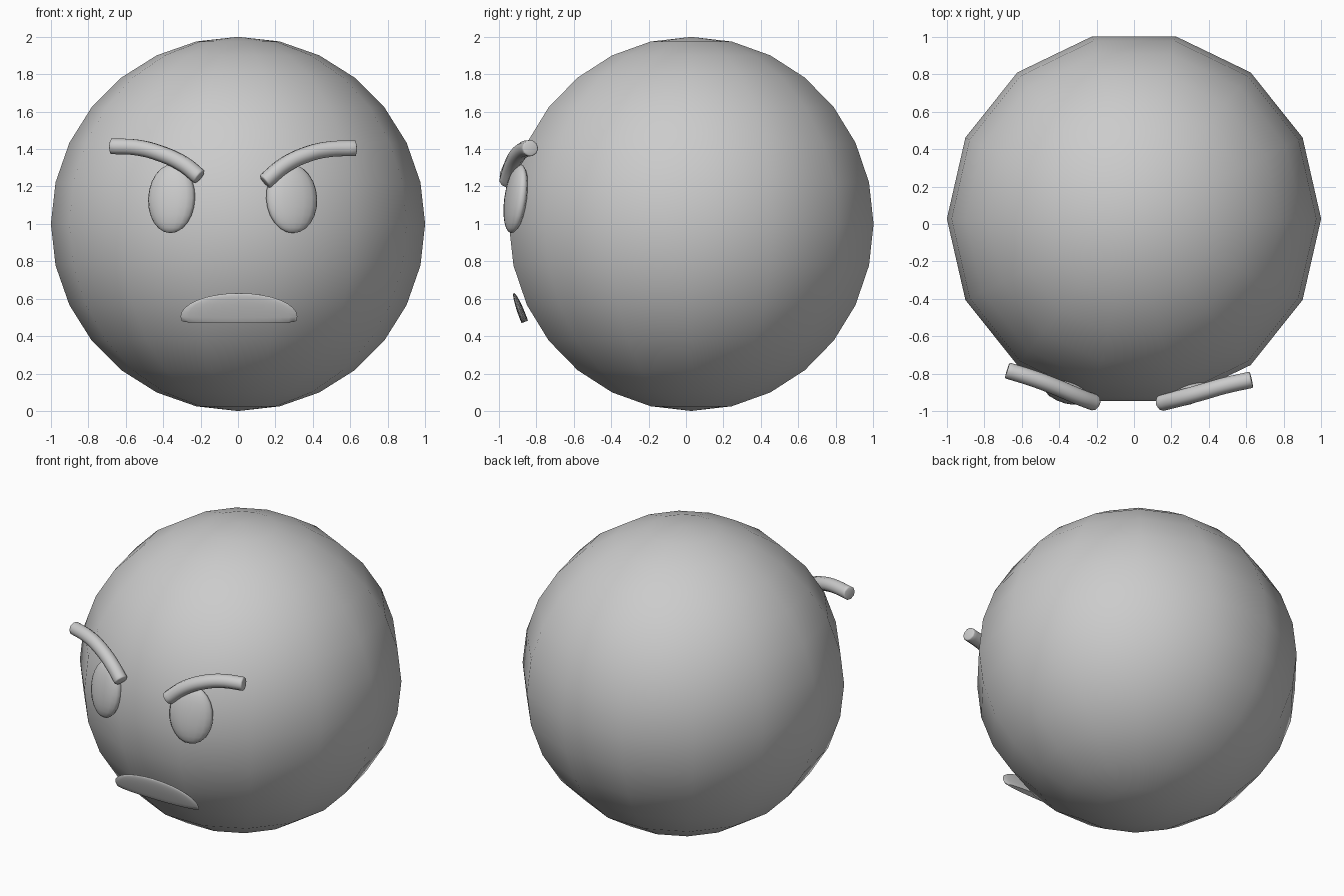
import bpy, math
from math import radians

if "Cube" in bpy.data.objects:
    bpy.data.objects.remove(bpy.data.objects["Cube"])


def ball(name, loc, scale, rot=(0, 0, 0), seg=16, rings=12, floor=None, sharp=False):
    """Smooth ellipsoid; 'floor' flattens the unit sphere below that height."""
    bpy.ops.mesh.primitive_uv_sphere_add(segments=seg, ring_count=rings, radius=1)
    ob = bpy.context.object
    ob.name = name
    for v in ob.data.vertices:
        x, y, z = v.co
        if floor is not None:
            z = max(z, floor)
        # quarter turn so that a column of vertices lies on the x axis
        v.co = (y * scale[0], -x * scale[1], z * scale[2])
    ob.location = loc
    ob.rotation_euler = [radians(a) for a in rot]
    if sharp:
        bpy.ops.object.shade_smooth_by_angle(angle=radians(50))
    else:
        bpy.ops.object.shade_smooth()
    return ob


def brow(name, points, radius):
    """Bent round bar with rounded ends."""
    cu = bpy.data.curves.new(name, 'CURVE')
    cu.dimensions = '3D'
    cu.resolution_u = 5
    cu.bevel_depth = radius
    cu.bevel_resolution = 3
    cu.use_fill_caps = True
    sp = cu.splines.new('BEZIER')
    sp.bezier_points.add(len(points) - 1)
    for bp, co in zip(sp.bezier_points, points):
        bp.co = co
        bp.handle_left_type = bp.handle_right_type = 'AUTO'
    ob = bpy.data.objects.new(name, cu)
    bpy.context.collection.objects.link(ob)
    bpy.ops.object.select_all(action='DESELECT')
    ob.select_set(True)
    bpy.context.view_layer.objects.active = ob
    bpy.ops.object.convert(target='MESH')
    ob = bpy.context.object
    ob.name = name
    # weld caps to the tube, then round their rims
    weld = ob.modifiers.new('weld', 'WELD')
    weld.merge_threshold = 0.0005
    bev = ob.modifiers.new('round_ends', 'BEVEL')
    bev.width = 0.018
    bev.segments = 2
    bev.limit_method = 'ANGLE'
    bev.angle_limit = radians(60)
    bpy.ops.object.shade_smooth()
    return ob


# Head: 14-sided smooth sphere
ball('head', (0, 0.028, 1), (1, 1, 1), seg=14, rings=14)

# Eyes: flattened ovals leaning back with the head
ball('eye_left', (-0.355, -0.90, 1.135), (0.13, 0.055, 0.186), (-8, 0, -15))
ball('eye_right', (0.287, -0.91, 1.135), (0.142, 0.05, 0.186), (-8, 0, 16))

# Slanted eyebrows
brow('eyebrow_left', [(-0.205, -0.957, 1.25), (-0.29, -0.925, 1.318), (-0.42, -0.87, 1.378),
                      (-0.54, -0.825, 1.408), (-0.678, -0.782, 1.415)], 0.044)
brow('eyebrow_right', [(0.142, -0.957, 1.225), (0.25, -0.93, 1.315), (0.37, -0.897, 1.372),
                       (0.48, -0.865, 1.398), (0.628, -0.832, 1.405)], 0.044)

# Mouth: thin half-oval with a flat lower edge
ball('mouth', (0.005, -0.873, 0.505), (0.312, 0.019, 0.134), (21, 0, 0),
     seg=24, rings=16, floor=-0.23, sharp=True)
